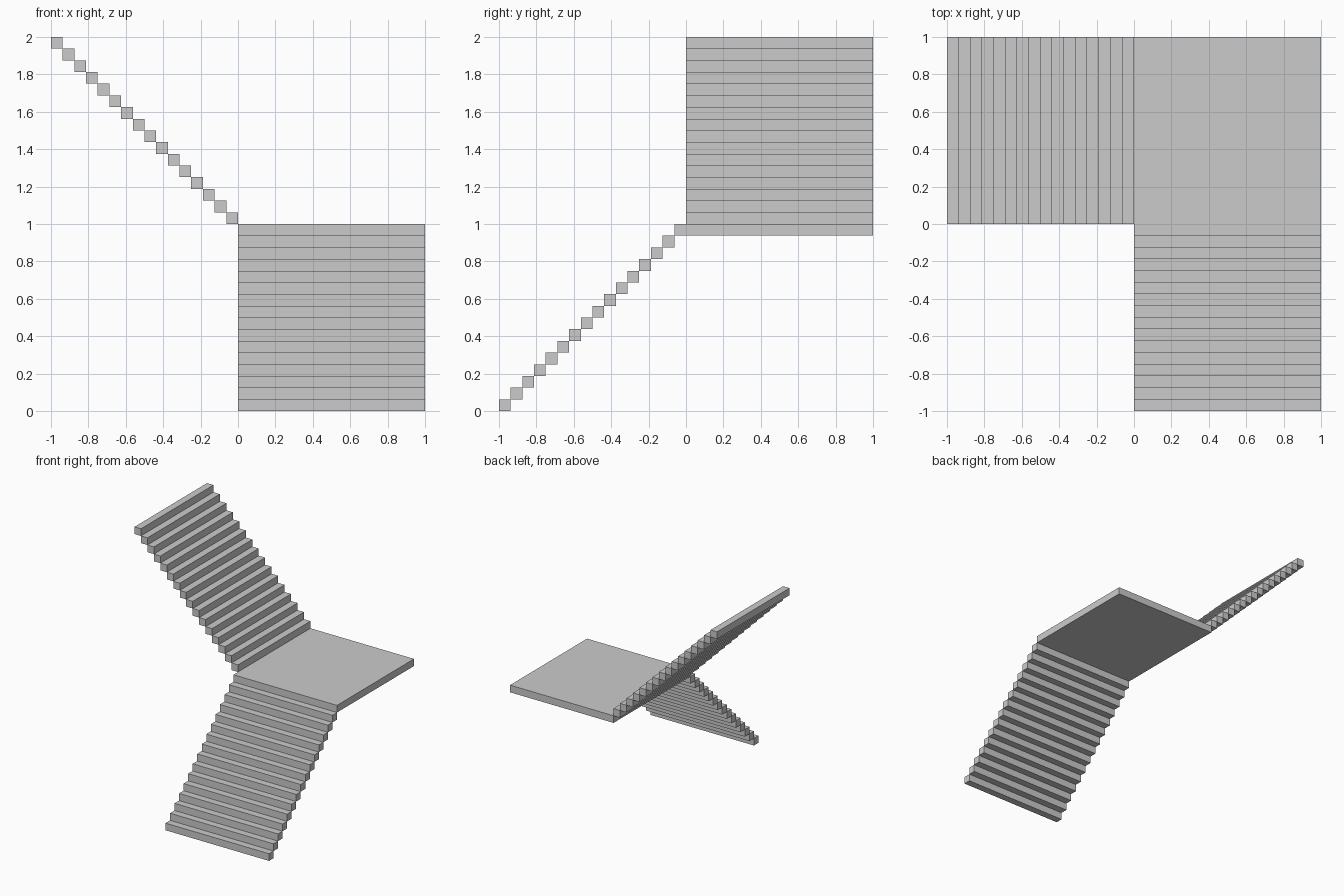
import bpy

if "Cube" in bpy.data.objects:
    bpy.data.objects.remove(bpy.data.objects["Cube"])

S = 1 / 16  # tread depth and riser height


def box(name, lo, hi):
    """Axis-aligned box between two corners."""
    x, y, z = ([a, b] for a, b in zip(lo, hi))
    verts = [(i, j, k) for i in x for j in y for k in z]
    faces = [(0, 1, 3, 2), (4, 6, 7, 5), (0, 4, 5, 1),
             (2, 3, 7, 6), (0, 2, 6, 4), (1, 5, 7, 3)]
    mesh = bpy.data.meshes.new(name)
    mesh.from_pydata(verts, [], faces)
    obj = bpy.data.objects.new(name, mesh)
    bpy.context.collection.objects.link(obj)
    return obj


def flight(name, lo, hi, count, step):
    """Repeat the lowest step up the stair."""
    arr = box(name, lo, hi).modifiers.new("steps", 'ARRAY')
    arr.count = count
    arr.use_relative_offset = False
    arr.use_constant_offset = True
    arr.constant_offset_displace = step


# Lower flight climbs towards the back
flight("lower_flight", (0, -1, 0), (1, -1 + S, S), 15, (0, S, S))

# Landing slab, its front strip acting as the last step
box("landing", (0, -S, 1 - S), (1, 1, 1))

# Upper flight climbs towards the left
flight("upper_flight", (-S, 0, 1), (0, 1, 1 + S), 16, (-S, 0, S))
